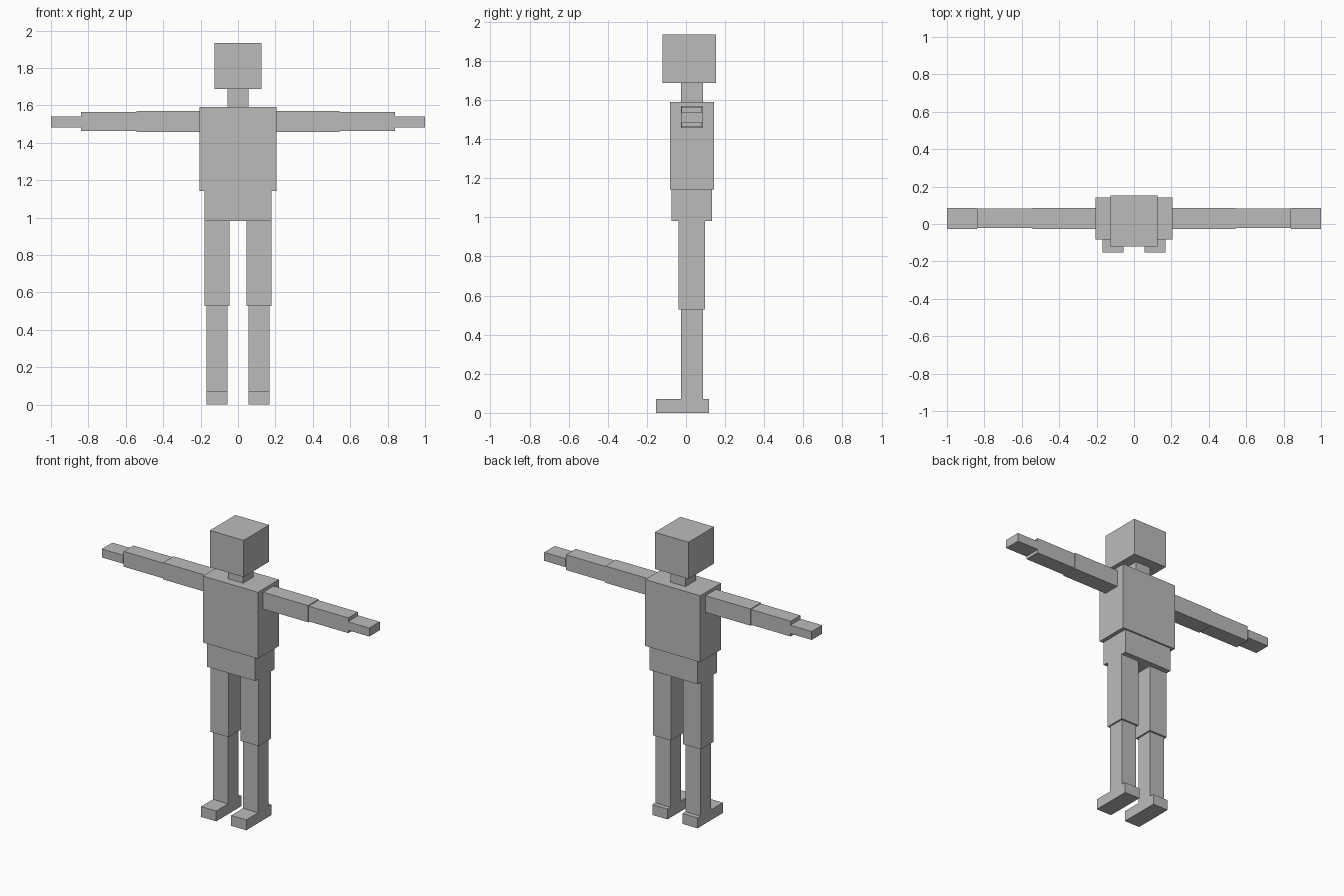
import bpy

default = bpy.data.objects.get("Cube")
if default:
    bpy.data.objects.remove(default, do_unlink=True)

# One plain grey for the whole figure
grey = bpy.data.materials.new("plain_grey")
grey.use_nodes = True
grey.diffuse_color = (0.5, 0.5, 0.5, 1)
grey.node_tree.nodes["Principled BSDF"].inputs["Base Color"].default_value = (0.5, 0.5, 0.5, 1)


def box(name, x, y, z):
    """Add a box spanning the (low, high) range on each axis."""
    spans = (x, y, z)
    bpy.ops.mesh.primitive_cube_add(size=1)
    ob = bpy.context.object
    ob.name = ob.data.name = name
    for v in ob.data.vertices:
        v.co = [low + (c + 0.5) * (high - low) for c, (low, high) in zip(v.co, spans)]
    ob.data.materials.append(grey)
    return ob


def pair(name, x, y, z):
    """Add a left box (+x) and its mirrored right twin."""
    box("left_" + name, x, y, z)
    box("right_" + name, (-x[1], -x[0]), y, z)


limb = (-0.026, 0.086)  # shared depth of neck, arms and shins

# Head and trunk
box("head", (-0.126, 0.126), (-0.12, 0.153), (1.687, 1.935))
box("neck", (-0.056, 0.056), limb, (1.591, 1.687))
box("torso", (-0.206, 0.206), (-0.082, 0.143), (1.142, 1.591))
box("hips", (-0.18, 0.18), (-0.074, 0.132), (0.982, 1.142))

# Arms
pair("upper_arm", (0.206, 0.543), limb, (1.457, 1.57))
pair("forearm", (0.543, 0.84), (-0.022, 0.082), (1.462, 1.565))
pair("hand", (0.84, 1.0), limb, (1.483, 1.54))

# Legs
pair("thigh", (0.045, 0.18), (-0.038, 0.097), (0.528, 0.982))
pair("shin", (0.056, 0.169), limb, (0.07, 0.528))
pair("foot", (0.056, 0.169), (-0.153, 0.118), (0.0, 0.07))
